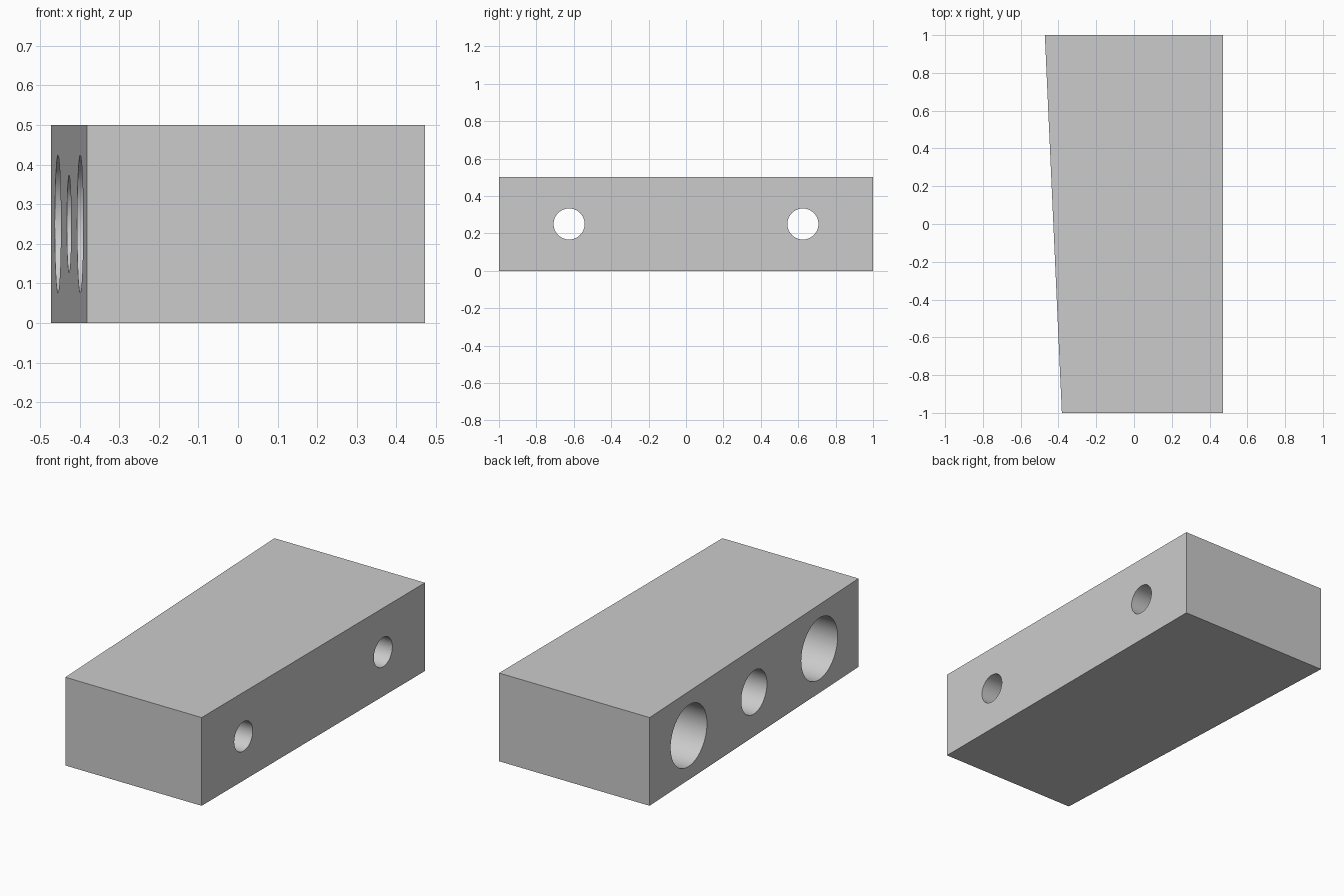
import bpy
import bmesh
from math import radians
from mathutils import Matrix

default_cube = bpy.data.objects.get("Cube")
if default_cube:
    bpy.data.objects.remove(default_cube, do_unlink=True)

HEIGHT = 0.5
LEFT_X = 0.472

# Plain grey material
grey = bpy.data.materials.new("plain grey")
grey.use_nodes = True
colour = (0.6, 0.6, 0.6, 1)
grey.diffuse_color = colour
grey.node_tree.nodes["Principled BSDF"].inputs["Base Color"].default_value = colour


def add_object(name, bm):
    bmesh.ops.recalc_face_normals(bm, faces=bm.faces)
    mesh = bpy.data.meshes.new(name)
    bm.to_mesh(mesh)
    bm.free()
    mesh.materials.append(grey)
    obj = bpy.data.objects.new(name, mesh)
    bpy.context.collection.objects.link(obj)
    return obj


# Tapered block: plan outline extruded upward
bm = bmesh.new()
outline = [(-0.382, -1), (LEFT_X, -1), (LEFT_X, 1), (-LEFT_X, 1)]
base = bm.faces.new([bm.verts.new((x, y, 0)) for x, y in outline])
top = bmesh.ops.extrude_face_region(bm, geom=[base])["geom"]
bmesh.ops.translate(bm, vec=(0, 0, HEIGHT),
                    verts=[v for v in top if isinstance(v, bmesh.types.BMVert)])
block = add_object("tapered_block", bm)


def drill(name, y, radius, end_x):
    """Drill a round hole along x from the slanted side to end_x."""
    start_x = -0.6
    bm = bmesh.new()
    place = (Matrix.Translation(((start_x + end_x) / 2, y, HEIGHT / 2))
             @ Matrix.Rotation(radians(90), 4, "Y"))
    bmesh.ops.create_cone(bm, cap_ends=True, segments=64, radius1=radius,
                          radius2=radius, depth=end_x - start_x, matrix=place)
    cutter = add_object(name, bm)
    cutter.hide_render = True
    bpy.context.view_layer.objects.active = block
    cut = block.modifiers.new(name, "BOOLEAN")
    cut.operation = "DIFFERENCE"
    cut.solver = "EXACT"
    cut.object = cutter
    bpy.ops.object.modifier_apply(modifier=cut.name)
    bpy.data.objects.remove(cutter, do_unlink=True)


# Counterbored bolt holes at both ends, blind hole in the middle
for y in (-0.625, 0.625):
    drill("counterbore", y, 0.174, 0.17)
    drill("bolt_hole", y, 0.083, 0.6)
drill("middle_hole", 0, 0.123, 0.1)

# Smooth bores with crisp block edges
bpy.ops.object.select_all(action="DESELECT")
block.select_set(True)
bpy.context.view_layer.objects.active = block
bpy.ops.object.shade_smooth_by_angle(angle=radians(30))
